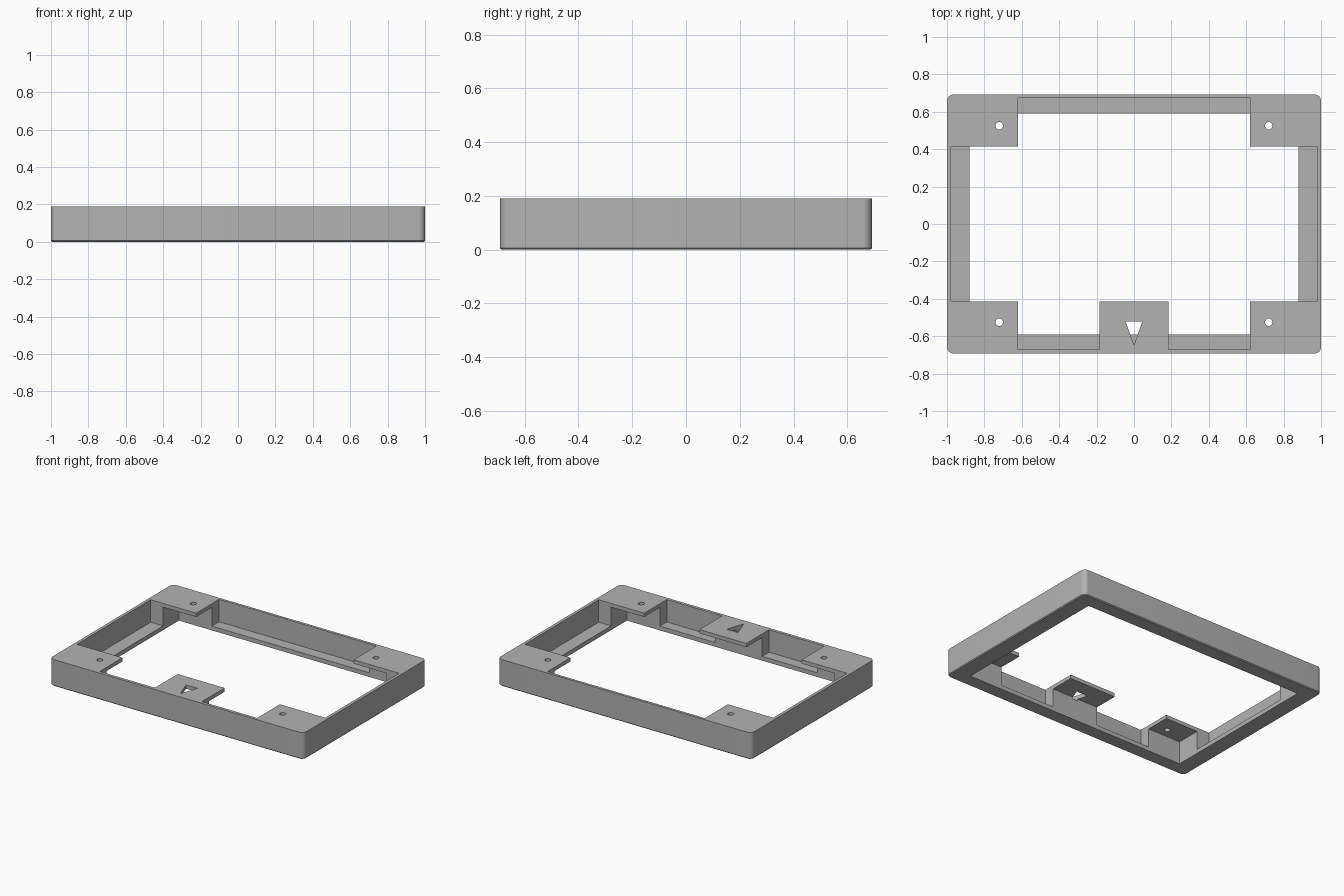
import bpy
import bmesh
import math

old = bpy.data.objects.get("Cube")
if old:
    bpy.data.objects.remove(old, do_unlink=True)

HALF_X, HALF_Y, HEIGHT = 1.0, 0.692, 0.19
PLATE, LEDGE = 0.027, 0.03      # thickness of top pads and bottom ledge
CORNER_R, EDGE = 0.035, 0.006

grey = bpy.data.materials.new("plain grey")
grey.use_nodes = True
colour = (0.45, 0.45, 0.45, 1)
grey.diffuse_color = colour
grey.node_tree.nodes["Principled BSDF"].inputs["Base Color"].default_value = colour


def prism(name, outline, z0, z1, bottom_bevel=0):
    """Extrude a plan outline between two heights."""
    bm = bmesh.new()
    base = bm.faces.new([bm.verts.new((x, y, z0)) for x, y in outline])
    top = bmesh.ops.extrude_face_region(bm, geom=[base], use_keep_orig=True)["geom"]
    for v in top:
        if isinstance(v, bmesh.types.BMVert):
            v.co.z = z1
    bmesh.ops.recalc_face_normals(bm, faces=bm.faces[:])
    if bottom_bevel:
        edges = [e for e in bm.edges if all(abs(v.co.z - z0) < 1e-5 for v in e.verts)]
        bmesh.ops.bevel(bm, geom=edges, offset=bottom_bevel, segments=1,
                        profile=0.5, affect='EDGES')
    mesh = bpy.data.meshes.new(name)
    bm.to_mesh(mesh)
    bm.free()
    mesh.materials.append(grey)
    obj = bpy.data.objects.new(name, mesh)
    bpy.context.collection.objects.link(obj)
    return obj


def arc(cx, cy, r, start, sweep, steps):
    return [(cx + r * math.cos(math.radians(start + sweep * i / steps)),
             cy + r * math.sin(math.radians(start + sweep * i / steps)))
            for i in range(steps + 1)]


def cut(body, cutter):
    cutter.hide_render = True
    mod = body.modifiers.new("cut", 'BOOLEAN')
    mod.operation, mod.solver, mod.object = 'DIFFERENCE', 'EXACT', cutter
    bpy.context.view_layer.objects.active = body
    bpy.ops.object.modifier_apply(modifier=mod.name)
    bpy.data.objects.remove(cutter, do_unlink=True)


# Rounded outer block
outline = []
for i, (sx, sy) in enumerate([(1, 1), (-1, 1), (-1, -1), (1, -1)]):
    outline += arc(sx * (HALF_X - CORNER_R), sy * (HALF_Y - CORNER_R),
                   CORNER_R, 90 * i, 90, 8)
frame = prism("frame", outline, 0, HEIGHT, EDGE)

# Main opening below the pads
ox, oy = 0.88, 0.592
cut(frame, prism("opening_cutter", [(-ox, -oy), (ox, -oy), (ox, oy), (-ox, oy)],
                 -0.1, HEIGHT - PLATE))

# Pocket above the ledge, leaving corner pads and the front centre pad
half = [(0.185, -0.415), (0.185, -0.67), (0.62, -0.67), (0.62, -0.415),
        (0.978, -0.415), (0.978, 0.415), (0.62, 0.415), (0.62, 0.673)]
cut(frame, prism("pocket_cutter", half + [(-x, y) for x, y in reversed(half)],
                 LEDGE, HEIGHT + 0.1))

# Screw holes in the corner pads
for sx in (-1, 1):
    for sy in (-1, 1):
        hole = arc(sx * 0.72, sy * 0.525, 0.02, 0, 360, 24)[:-1]
        cut(frame, prism("hole_cutter", hole, HEIGHT - 0.05, HEIGHT + 0.1))

# Triangular pointer slot in the centre pad
cut(frame, prism("pointer_cutter", [(-0.045, -0.52), (0, -0.648), (0.045, -0.52)],
                 HEIGHT - 0.04, HEIGHT + 0.1))

# Smooth the rounded corners only
bpy.ops.object.select_all(action='DESELECT')
frame.select_set(True)
bpy.context.view_layer.objects.active = frame
bpy.ops.object.shade_smooth_by_angle(angle=math.radians(30))
